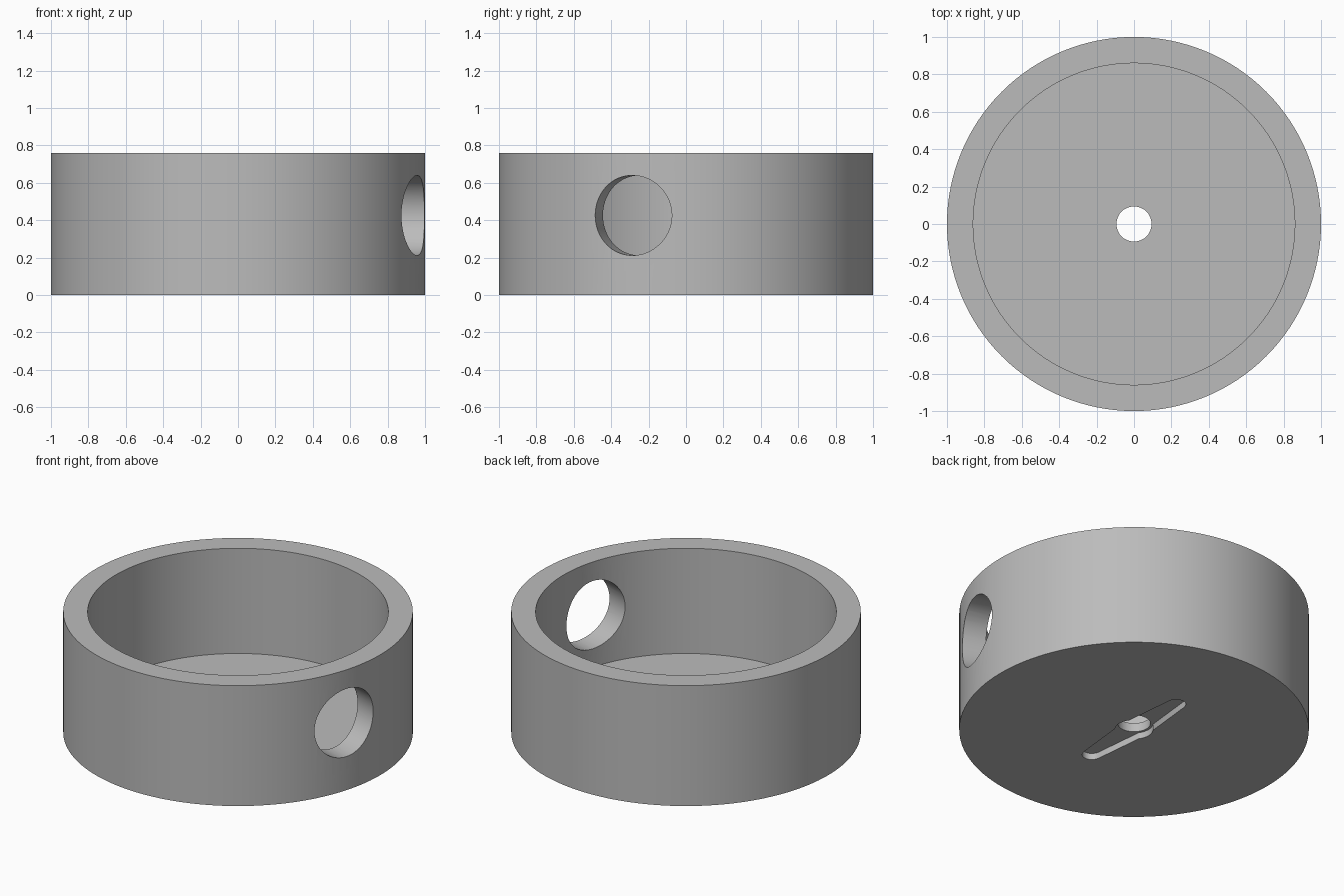
import bpy, bmesh, math
from mathutils import Matrix, Vector

if "Cube" in bpy.data.objects:
    bpy.data.objects.remove(bpy.data.objects["Cube"], do_unlink=True)

HEIGHT, OUTER, INNER, FLOOR = 0.76, 1.0, 0.86, 0.096
POCKET = 0.04

grey = bpy.data.materials.new("plain grey")
grey.use_nodes = True
colour = (0.5, 0.5, 0.5, 1)
grey.diffuse_color = colour
grey.node_tree.nodes["Principled BSDF"].inputs["Base Color"].default_value = colour


def make_object(name, bm):
    bmesh.ops.recalc_face_normals(bm, faces=bm.faces)
    mesh = bpy.data.meshes.new(name)
    bm.to_mesh(mesh)
    bm.free()
    mesh.materials.append(grey)
    obj = bpy.data.objects.new(name, mesh)
    bpy.context.collection.objects.link(obj)
    return obj


def prism(name, outline, bottom, top):
    bm = bmesh.new()
    face = bm.faces.new([bm.verts.new((x, y, bottom)) for x, y in outline])
    side = bmesh.ops.extrude_face_region(bm, geom=[face])["geom"]
    verts = [v for v in side if isinstance(v, bmesh.types.BMVert)]
    bmesh.ops.translate(bm, verts=verts, vec=(0, 0, top - bottom))
    return make_object(name, bm)


def arc(radius, start, end, steps, y=0):
    angles = [math.radians(start + (end - start) * i / steps) for i in range(steps + 1)]
    return [(radius * math.cos(a), y + radius * math.sin(a)) for a in angles]


def circle(radius, sides):
    return arc(radius, 0, 360, sides)[:-1]


def cut(target, cutter):
    mod = target.modifiers.new(cutter.name, "BOOLEAN")
    mod.operation = "DIFFERENCE"
    mod.solver = "EXACT"
    mod.object = cutter
    bpy.context.view_layer.objects.active = target
    bpy.ops.object.modifier_apply(modifier=mod.name)
    bpy.data.objects.remove(cutter, do_unlink=True)


# Round body, hollowed from the top
body = prism("round_cup", circle(OUTER, 128), 0, HEIGHT)
cut(body, prism("hollow", circle(INNER, 128), FLOOR, HEIGHT + 0.2))

# Round opening through the side wall, pointing at the centre
port = prism("side_port", circle(0.214, 64), 0.6, 1.3)
port.data.transform(Matrix.Translation((0, 0, 0.426))
                    @ Matrix.Rotation(math.radians(-16.7), 4, "Z")
                    @ Matrix.Rotation(math.radians(90), 4, "Y"))
cut(body, port)

# Recess under the floor: two tapered arms with round tips and a round hub
arms = [(0.09, 0.05)] + arc(0.056, 5, 175, 16, 0.375) + [(-0.09, 0.05)]
arms += [(-x, -y) for x, y in arms]
cut(body, prism("arm_recess", arms, -0.1, POCKET))
cut(body, prism("hub_recess", circle(0.109, 48), -0.1, POCKET))

# Hole through the middle of the floor
cut(body, prism("shaft_hole", circle(0.094, 48), -0.2, FLOOR + 0.1))

# Smooth round walls with crisp rims
bpy.ops.object.select_all(action="DESELECT")
body.select_set(True)
bpy.context.view_layer.objects.active = body
bpy.ops.object.shade_smooth_by_angle(angle=math.radians(30))
